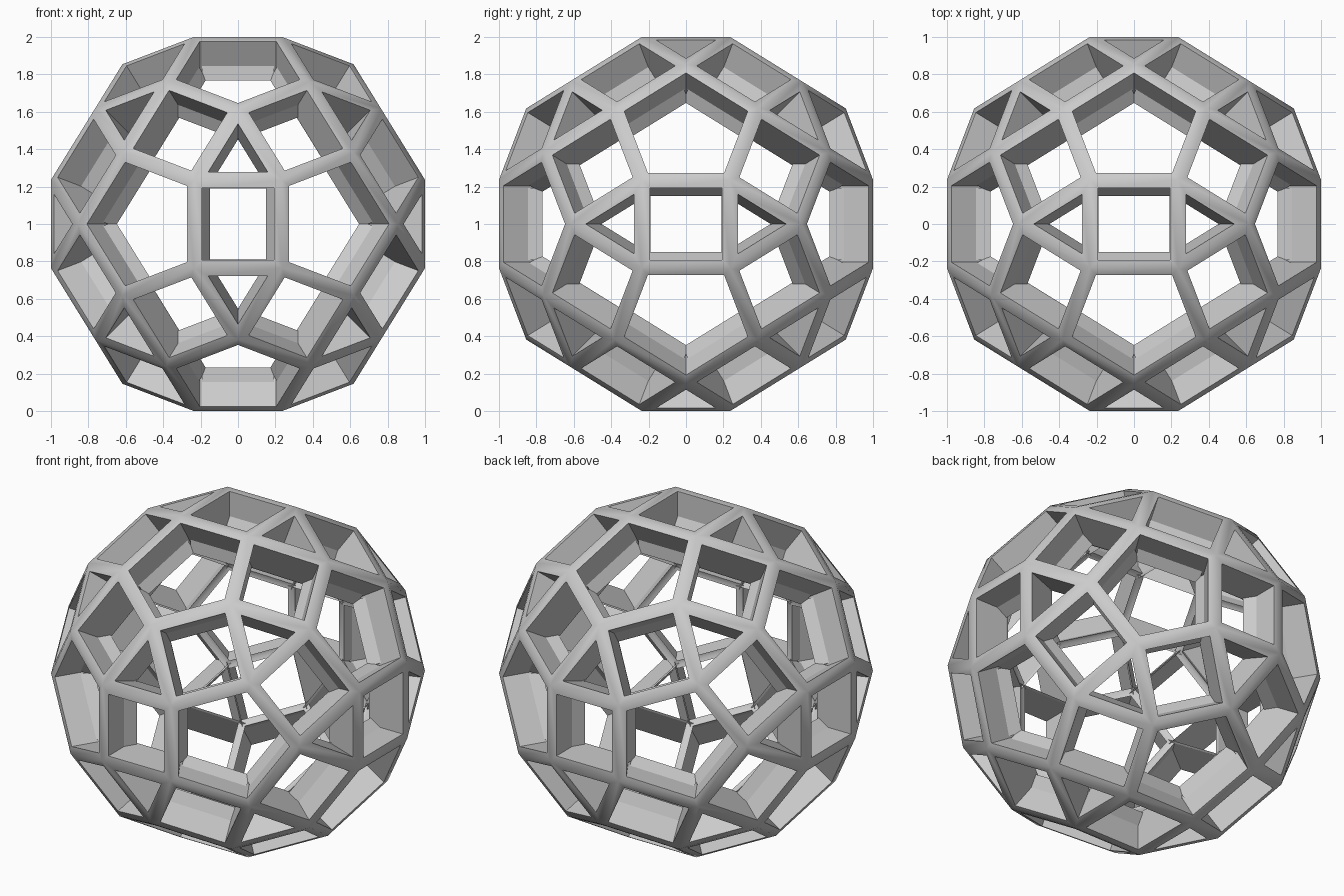
import bpy, bmesh
from itertools import product
from math import radians, sqrt

if "Cube" in bpy.data.objects:
    bpy.data.objects.remove(bpy.data.objects["Cube"])

PHI = (1 + sqrt(5)) / 2
INSET = 0.044    # width of each flat rim
DEPTH = 0.234    # depth of the walls behind the rims

# Corner points: signed, cyclically shifted seeds of a 62-faced solid
seeds = [(1, 1, PHI**3), (PHI, PHI**2, 2 * PHI), (0, 2 + PHI, PHI**2)]
points = set()
for seed in seeds:
    for signs in product((-1, 1), repeat=3):
        p = [round(s * c / PHI**3, 6) + 0.0 for s, c in zip(signs, seed)]
        for k in range(3):
            points.add(tuple(p[k:] + p[:k]))

# Closed shell of triangles, squares and pentagons
bm = bmesh.new()
for x, y, z in sorted(points):
    bm.verts.new((x, y, z + 1))
bmesh.ops.convex_hull(bm, input=bm.verts[:])
bmesh.ops.dissolve_limit(bm, angle_limit=radians(3), verts=bm.verts[:], edges=bm.edges[:])
bmesh.ops.recalc_face_normals(bm, faces=bm.faces[:])

# Open a window in every face, leaving the rims
panes = bm.faces[:]
bmesh.ops.inset_individual(bm, faces=panes, thickness=INSET, use_even_offset=True)
bmesh.ops.delete(bm, geom=panes, context='FACES')

mesh = bpy.data.meshes.new("lattice_ball")
bm.to_mesh(mesh)
bm.free()
ball = bpy.data.objects.new("lattice_ball", mesh)
bpy.context.collection.objects.link(ball)
bpy.context.view_layer.objects.active = ball
ball.select_set(True)

# Walls going inwards from the rims
solid = ball.modifiers.new("walls", 'SOLIDIFY')
solid.thickness = DEPTH
solid.offset = -1
bpy.ops.object.modifier_apply(modifier=solid.name)

# Soft outer bars, crisp window edges
bpy.ops.object.shade_smooth_by_angle(angle=radians(45))
